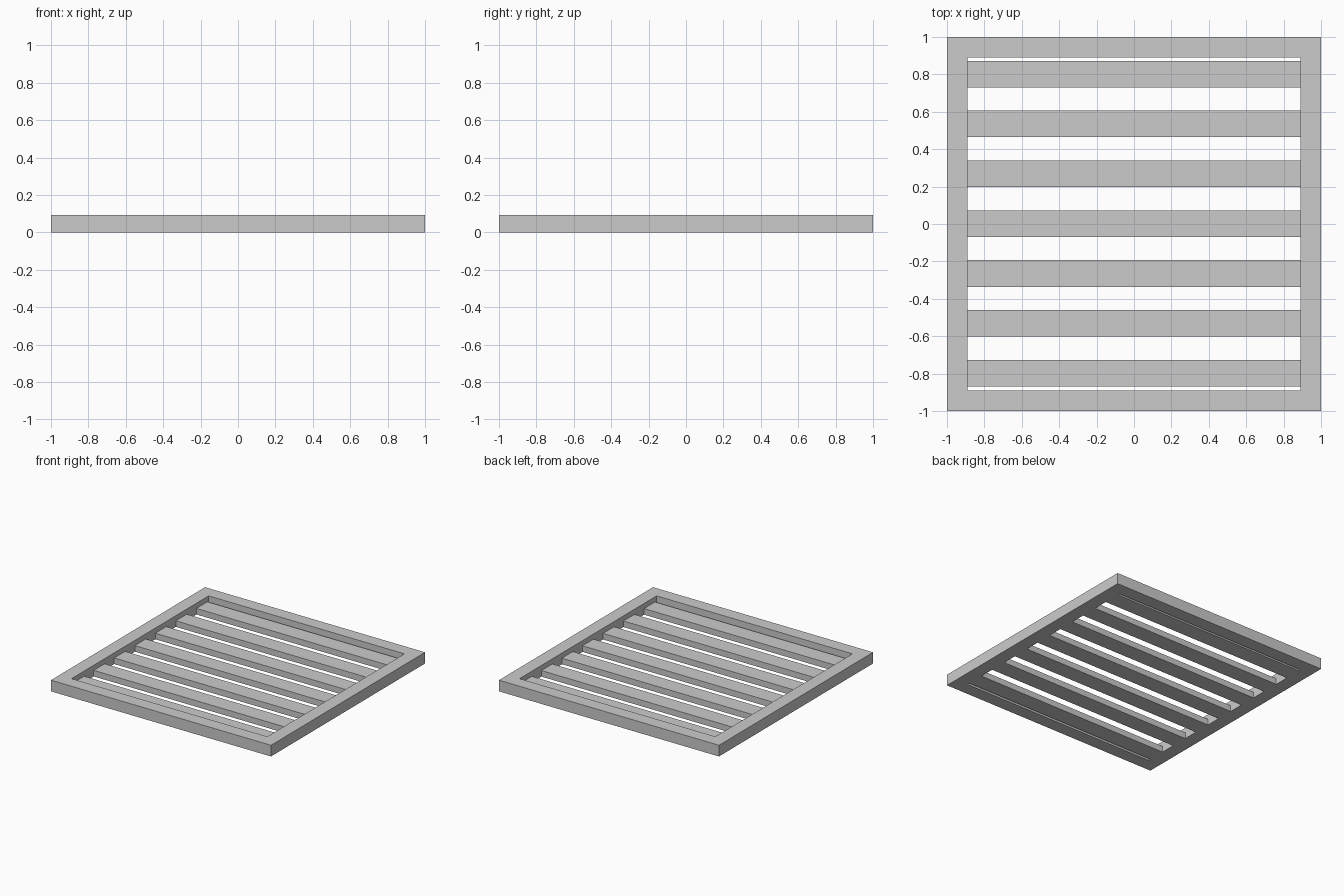
import bpy, bmesh

if "Cube" in bpy.data.objects:
    bpy.data.objects.remove(bpy.data.objects["Cube"])

OUT, INN, H = 1.0, 0.89, 0.092           # frame half size, opening half size, height
SLAT_W, SLAT_H, PITCH, MID = 0.142, 0.05, 0.2665, 0.002


def make_object(name, bm):
    bmesh.ops.recalc_face_normals(bm, faces=bm.faces)
    mesh = bpy.data.meshes.new(name)
    bm.to_mesh(mesh)
    bm.free()
    obj = bpy.data.objects.new(name, mesh)
    bpy.context.collection.objects.link(obj)
    return obj


# Square frame: four walls lofted around a rectangular profile
bm = bmesh.new()
rings = []
for r, z in ((OUT, 0), (OUT, H), (INN, H), (INN, 0)):
    rings.append([bm.verts.new((sx * r, sy * r, z))
                  for sx, sy in ((-1, -1), (1, -1), (1, 1), (-1, 1))])
for i in range(4):
    a, b = rings[i], rings[(i + 1) % 4]
    for j in range(4):
        k = (j + 1) % 4
        bm.faces.new((a[j], a[k], b[k], b[j]))
make_object("frame", bm)

# Seven flat slats, flush with the underside and recessed from the top
for n in range(7):
    bm = bmesh.new()
    bmesh.ops.create_cube(bm, size=1)
    bmesh.ops.scale(bm, vec=(2 * INN, SLAT_W, SLAT_H), verts=bm.verts)
    slat = make_object(f"slat_{n + 1}", bm)
    slat.location = (0, MID + (n - 3) * PITCH, SLAT_H / 2)
